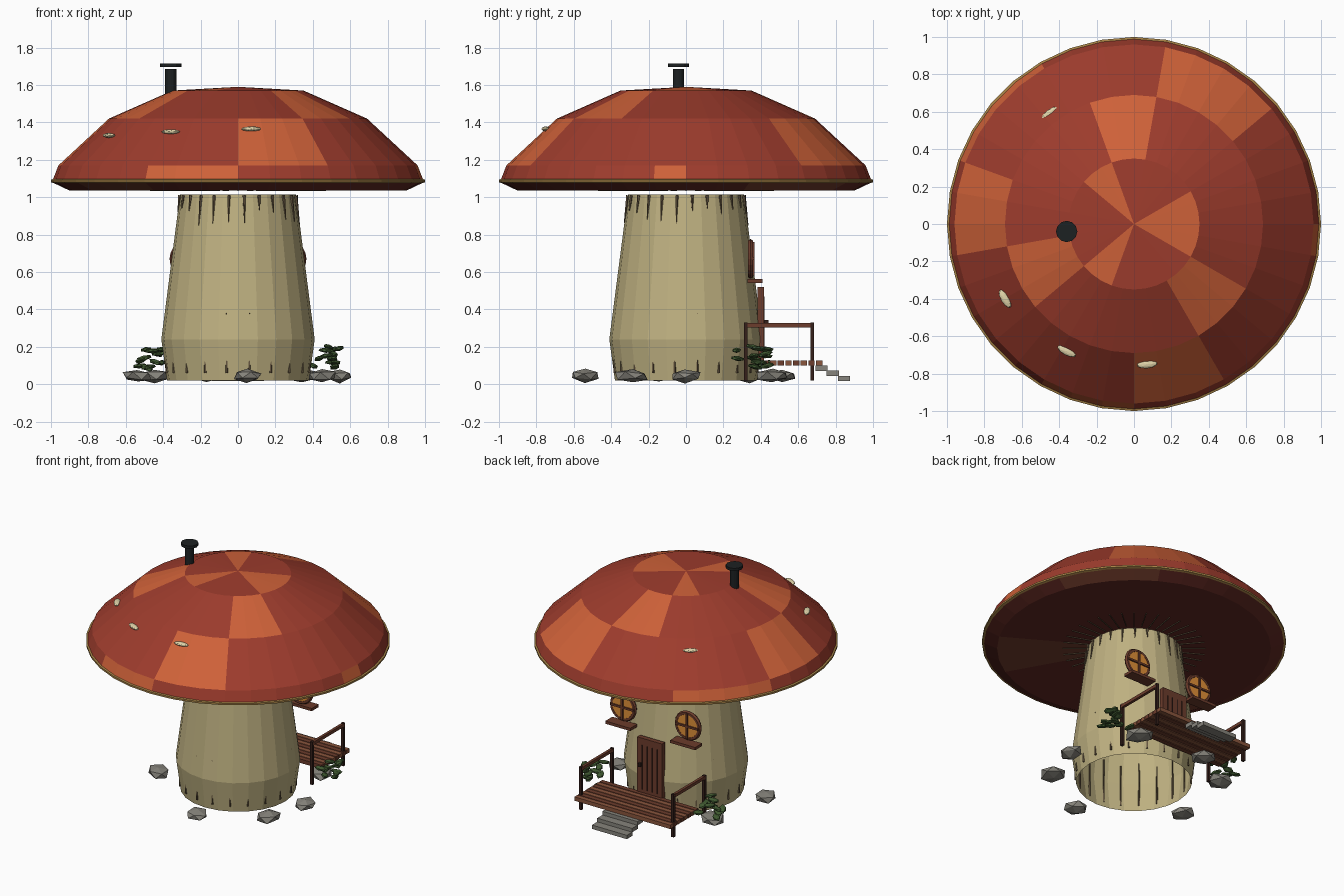
import bpy, bmesh, math, random
from math import sin, cos, radians, pi
from mathutils import Matrix, Vector, Euler

if "Cube" in bpy.data.objects:
    bpy.data.objects.remove(bpy.data.objects["Cube"])

random.seed(4)


def mat(name, rgb):
    m = bpy.data.materials.new(name)
    m.diffuse_color = (*rgb, 1)
    m.use_nodes = True
    m.node_tree.nodes["Principled BSDF"].inputs["Base Color"].default_value = m.diffuse_color
    return m


RED = mat("red", (.34, .045, .026))
ORANGE = mat("orange", (.62, .12, .04))
UNDER = mat("under", (.12, .022, .016))
UNDER2 = mat("under_patch", (.17, .045, .025))
CREAM = mat("cream", (.52, .44, .22))
SPOT = mat("spot", (.75, .66, .40))
GOLD = mat("gold", (.38, .22, .06))
STREAK = mat("streak", (.13, .09, .05))
IRON = mat("iron", (.012, .015, .016))
WOOD = mat("wood", (.15, .045, .025))
WOOD2 = mat("light_wood", (.25, .09, .045))
DARK = mat("dark_wood", (.035, .014, .01))
GLASS = mat("warm_glass", (.75, .28, .04))
STONE = mat("stone", (.24, .23, .20))
LEAF = mat("leaf", (.05, .10, .03))


def finish(name, bm, *mats):
    me = bpy.data.meshes.new(name)
    bm.to_mesh(me)
    bm.free()
    for m in mats:
        me.materials.append(m)
    ob = bpy.data.objects.new(name, me)
    bpy.context.collection.objects.link(ob)
    return ob


def box(bm, c, s, rot=None, mi=0):
    m = Matrix.Translation(c) @ (rot or Matrix()) @ Matrix.Diagonal((*s, 1))
    vs = bmesh.ops.create_cube(bm, size=1, matrix=m)["verts"]
    for f in {f for v in vs for f in v.link_faces}:
        f.material_index = mi


def cyl(bm, c, r1, r2, h, n=12, rot=None):
    bmesh.ops.create_cone(bm, cap_ends=True, segments=n, radius1=r1, radius2=r2, depth=h,
                          matrix=Matrix.Translation(c) @ (rot or Matrix()))


def blob(bm, c, s, rot=None, sub=1):
    m = Matrix.Translation(c) @ (rot or Matrix()) @ Matrix.Diagonal((*s, 1))
    return bmesh.ops.create_icosphere(bm, subdivisions=sub, radius=1, matrix=m)["verts"]


def lathe(name, profile, n, mats, pick=lambda ring, deg: 0):
    # revolve (radius, z) points; pick chooses the material per face
    bm = bmesh.new()
    rings = []
    for r, z in profile:
        if r == 0:
            rings.append([bm.verts.new((0, 0, z))] * n)
        else:
            rings.append([bm.verts.new((r * cos(2 * pi * i / n), r * sin(2 * pi * i / n), z)) for i in range(n)])
    for k in range(len(rings) - 1):
        a, b = rings[k], rings[k + 1]
        for i in range(n):
            j = (i + 1) % n
            vs = list(dict.fromkeys((a[i], a[j], b[j], b[i])))
            bm.faces.new(vs).material_index = pick(k, (i + .5) * 360 / n)
    return finish(name, bm, *mats)


# cap, with orange patches given per ring as angle ranges
PATCHES = {0: [(200, 240), (300, 330)],
           1: [(20, 60), (210, 240)],
           2: [(240, 270), (350, 360), (120, 160)],
           3: [(270, 300), (40, 80), (160, 190)],
           4: [(80, 110), (190, 220), (300, 330)],
           5: [(0, 30), (330, 360), (110, 140), (220, 250)]}


def cap_colour(ring, deg):
    under = 2 if ring < 2 else 0
    return under + any(a < deg < b for a, b in PATCHES[ring])


lathe("mushroom_cap", [(0, 1.04), (.90, 1.035), (.995, 1.08), (.96, 1.17), (.69, 1.42), (.35, 1.57), (0, 1.59)],
      36, (RED, ORANGE, UNDER, UNDER2), cap_colour)
lathe("cap_rim", [(.985, 1.075), (1.0, 1.08), (1.0, 1.093), (.985, 1.098), (.985, 1.075)], 36, (GOLD,))

# stem, an open shell
lathe("stem", [(.38, .02), (.41, .24), (.31, 1.013)], 24, (CREAM,))

# gills under the cap
bm = bmesh.new()
for i in range(36):
    R = Matrix.Rotation(2 * pi * i / 36, 4, 'Z')
    box(bm, R @ Vector((.38, 0, 1.037)), (.18, .005, .01), R)
finish("gills", bm, STREAK)

# streaks at top and bottom of the stem
bm = bmesh.new()
for i in range(24):
    a, h = 2 * pi * (i + .4) / 24, random.uniform(.06, .17)
    r = .313 + .13 * h / 2
    tilt = Matrix.Rotation(a, 4, 'Z') @ Matrix.Rotation(-.13, 4, 'Y')
    cyl(bm, (r * cos(a), r * sin(a), 1.01 - h / 2), .002, .009, h, 5, tilt)
for i in range(20):
    a, h = 2 * pi * (i + .5) / 20, random.uniform(.26, .33)
    cyl(bm, (.386 * cos(a), .386 * sin(a), .06 + h / 2), .007, .004, h, 5)
finish("stem_streaks", bm, STREAK)

# pale spots on the cap
bm = bmesh.new()
for x, y, z in [(-.45, .59, 1.36), (-.69, -.40, 1.33), (-.36, -.68, 1.35), (.07, -.75, 1.365)]:
    blob(bm, (x, y, z), (.055, .022, .013), Matrix.Rotation(math.atan2(y, x) + pi / 2, 4, 'Z'), 2)
finish("cap_spots", bm, SPOT)

# chimney
bm = bmesh.new()
cyl(bm, (-.36, -.04, 1.615), .03, .03, .14)
cyl(bm, (-.36, -.04, 1.705), .057, .057, .02)
finish("chimney", bm, IRON)

# round windows on the porch side
FACE = Matrix.Rotation(pi / 2, 4, 'X')
for side, s in (("left", -1), ("right", 1)):
    x, z = .26 * s, .67
    bpy.ops.mesh.primitive_torus_add(location=(x, .345, z), rotation=(pi / 2, 0, 0), major_radius=.09,
                                     minor_radius=.016, major_segments=20, minor_segments=6)
    frame = bpy.context.object
    frame.name = side + "_window_frame"
    frame.data.materials.append(WOOD)
    bm = bmesh.new()
    cyl(bm, (x, .345, z), .09, .09, .025, 20, FACE)
    finish(side + "_window_pane", bm, GLASS)
    bm = bmesh.new()
    box(bm, (x, .36, z), (.18, .014, .014))
    box(bm, (x, .36, z), (.014, .014, .18))
    box(bm, (x, .37, .552), (.20, .08, .02))
    finish(side + "_window_bars_and_sill", bm, WOOD)

# plank door
bm = bmesh.new()
box(bm, (0, .40, .32), (.20, .035, .40))
for i in range(4):
    box(bm, (-.06 + i * .04, .417, .31), (.006, .008, .32), mi=1)
box(bm, (.07, .43, .33), (.015, .02, .025), mi=1)
finish("door", bm, WOOD, DARK)

# porch deck
bm = bmesh.new()
for i in range(8):
    box(bm, (0, .425 + i * .041, .113), (.77, .034, .028), mi=i % 2)
finish("porch_planks", bm, WOOD, WOOD2)

# porch posts and side rails
bm = bmesh.new()
for x in (-.37, .37):
    for y in (.32, .675):
        box(bm, (x, y, .175), (.02, .02, .31))
    box(bm, (x, .4975, .315), (.02, .36, .022), mi=1)
finish("porch_railing", bm, DARK, WOOD)

# stone steps
bm = bmesh.new()
for i in range(3):
    box(bm, (0, .725 + i * .06, .085 - i * .027), (.28, .065, .028))
finish("steps", bm, STONE)

# rocks around the base
bm = bmesh.new()
for x, y in [(.54, 0), (.45, -.29), (.05, -.54), (-.54, -.14), (-.45, .34), (-.17, .51), (.34, .46)]:
    k = random.uniform(.9, 1.1)
    for v in blob(bm, (x, y, .045), (.09 * k, .078 * k, .036), Matrix.Rotation(random.uniform(0, 6), 4, 'Z')):
        v.co += Vector(random.uniform(-.006, .006) for _ in range(3))
finish("rocks", bm, STONE)

# leafy bushes beside the porch
for side, s in (("left", -1), ("right", 1)):
    bm = bmesh.new()
    for i in range(13):
        c = (s * random.uniform(.40, .54), random.uniform(.27, .44), random.uniform(.08, .20))
        rot = Euler((random.uniform(-.3, .3), random.uniform(-.3, .3), random.uniform(0, 6))).to_matrix().to_4x4()
        blob(bm, c, (.045, .026, .014), rot)
    finish(side + "_bush", bm, LEAF)
